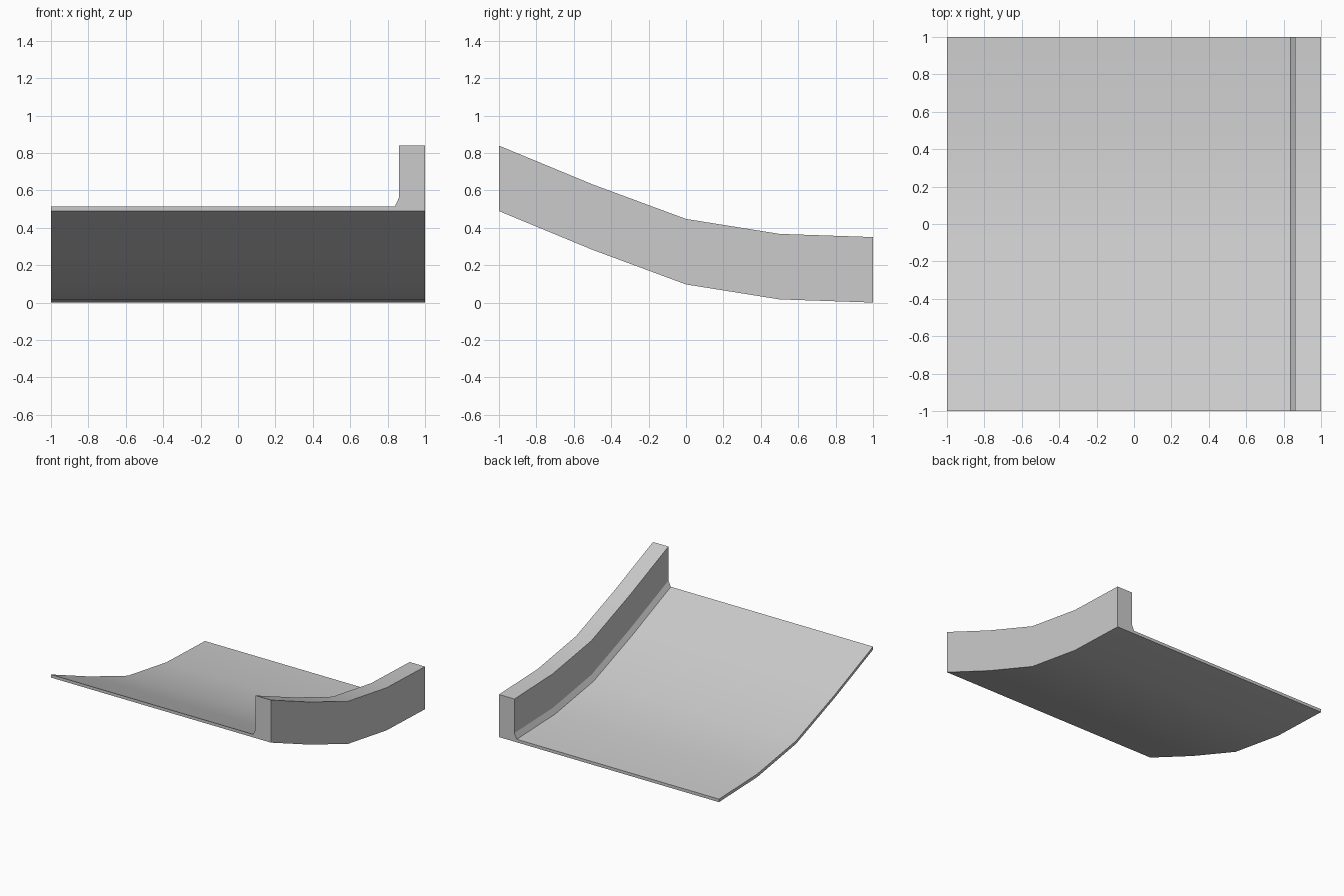
import bpy
import bmesh
import math

cube = bpy.data.objects.get("Cube")
if cube:
    bpy.data.objects.remove(cube, do_unlink=True)

grey = bpy.data.materials.new("light grey")
grey.use_nodes = True
colour = (0.6, 0.6, 0.6, 1)
grey.diffuse_color = colour
grey.node_tree.nodes["Principled BSDF"].inputs["Base Color"].default_value = colour

# Cross-section: thin deck, chamfered corner, side wall (x, height)
section = [(-1, 0), (1, 0), (1, 0.35), (0.86, 0.35), (0.86, 0.07), (0.838, 0.025), (-1, 0.025)]
# Sloping path from front to back (y, z)
path = [(-1, 0.492), (-0.5, 0.285), (0, 0.1), (0.5, 0.02), (1, 0.003)]
base = path[-1][1]

# Sweep the section along the path
bm = bmesh.new()
rings = [[bm.verts.new((x, y, z + h - base)) for x, h in section] for y, z in path]
count = len(section)
for a, b in zip(rings, rings[1:]):
    for i in range(count):
        j = (i + 1) % count
        bm.faces.new((a[i], a[j], b[j], b[i]))
bm.faces.new(rings[0])
bm.faces.new(rings[-1])
bmesh.ops.recalc_face_normals(bm, faces=bm.faces)

mesh = bpy.data.meshes.new("sloped_deck_with_wall")
bm.to_mesh(mesh)
bm.free()
mesh.materials.append(grey)
deck = bpy.data.objects.new("sloped_deck_with_wall", mesh)
bpy.context.collection.objects.link(deck)

# Smooth along the slope, sharp at the section corners
bpy.ops.object.select_all(action="DESELECT")
deck.select_set(True)
bpy.context.view_layer.objects.active = deck
bpy.ops.object.shade_smooth_by_angle(angle=math.radians(15))
